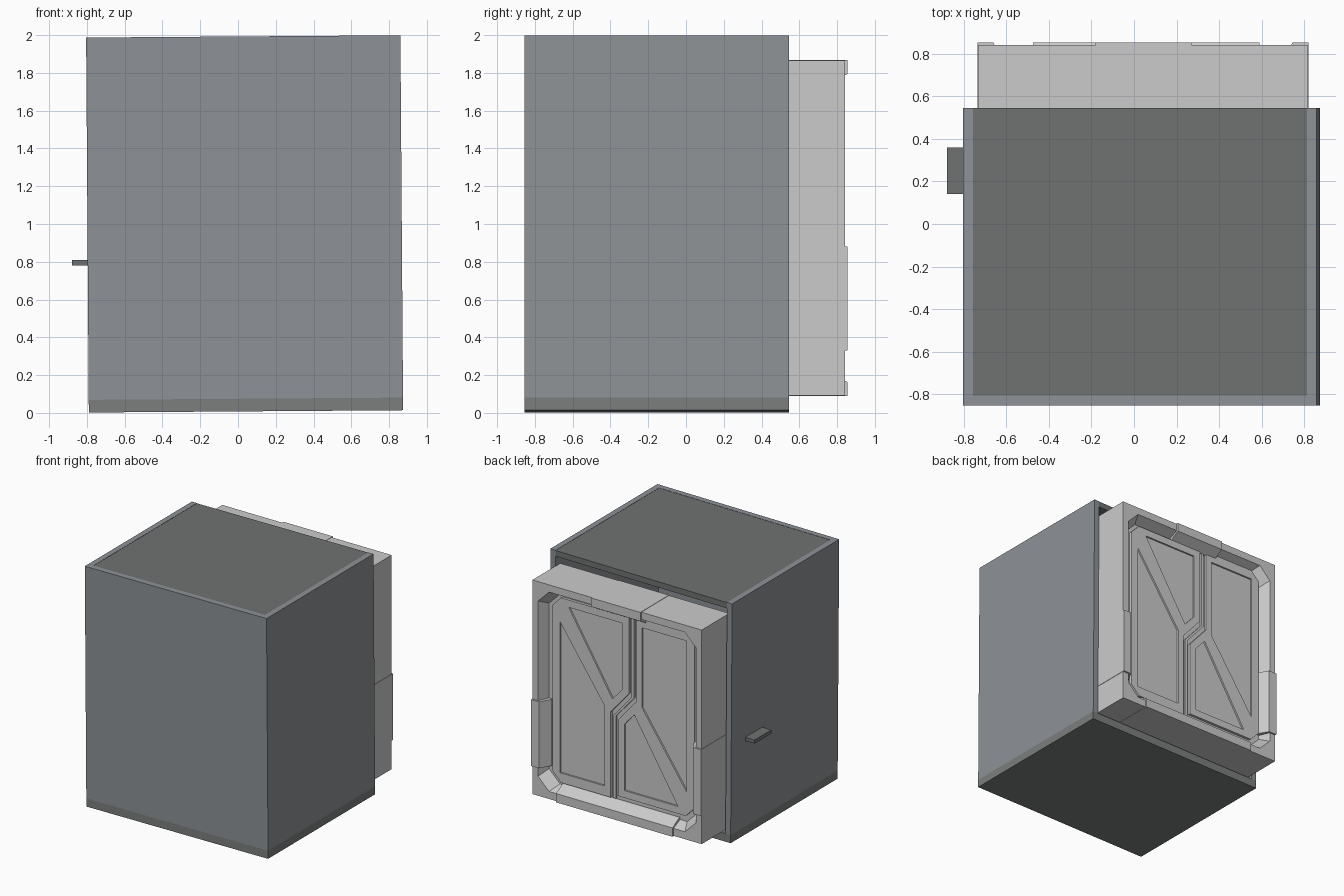
import bpy, bmesh
from math import cos, sin
from mathutils import Matrix, Vector

if "Cube" in bpy.data.objects:
    bpy.data.objects.remove(bpy.data.objects["Cube"])


def material(name, rgb):
    m = bpy.data.materials.new(name)
    m.diffuse_color = (*rgb, 1)
    m.use_nodes = True
    m.node_tree.nodes["Principled BSDF"].inputs["Base Color"].default_value = m.diffuse_color
    return m


WALL = material("wall_steel", (0.27, 0.29, 0.31))
ROOF = material("dark_steel", (0.16, 0.17, 0.17))
BASE = material("base_steel", (0.2, 0.21, 0.21))


def loft(name, loops, mat=None):
    """Closed solid through equal-length loops of 3D points."""
    bm = bmesh.new()
    rings = [[bm.verts.new(p) for p in loop] for loop in loops]
    n = len(rings[0])
    for a, b in zip(rings, rings[1:]):
        for i in range(n):
            j = (i + 1) % n
            bm.faces.new((a[i], a[j], b[j], b[i]))
    bm.faces.new(rings[0])
    bm.faces.new(rings[-1])
    bmesh.ops.recalc_face_normals(bm, faces=bm.faces)
    me = bpy.data.meshes.new(name)
    bm.to_mesh(me)
    bm.free()
    ob = bpy.data.objects.new(name, me)
    bpy.context.collection.objects.link(ob)
    if mat:
        me.materials.append(mat)
    return ob


def prism(name, pts, y0, y1, mat=None):
    """Outline in x, z pushed along y."""
    return loft(name, [[(x, y, z) for x, z in pts] for y in (y0, y1)], mat)


def rect(x0, x1, z0, z1):
    return [(x0, z0), (x1, z0), (x1, z1), (x0, z1)]


def box(name, x0, x1, y0, y1, z0, z1, mat=None):
    return prism(name, rect(x0, x1, z0, z1), y0, y1, mat)


def octagon(x0, x1, z0, z1, c):
    return [(x0 + c, z0), (x1 - c, z0), (x1, z0 + c), (x1, z1 - c),
            (x1 - c, z1), (x0 + c, z1), (x0, z1 - c), (x0, z0 + c)]


def cut(target, cutter):
    cutter.hide_render = True
    mod = target.modifiers.new("cut", 'BOOLEAN')
    mod.operation = 'DIFFERENCE'
    mod.solver = 'EXACT'
    mod.object = cutter
    bpy.context.view_layer.objects.active = target
    bpy.ops.object.modifier_apply(modifier=mod.name)
    bpy.data.objects.remove(cutter)


# Hollow cabin, open at the back, leaning very slightly
X0, X1, Y0, Y1, Z0, Z1 = -0.797, 0.867, -0.855, 0.545, 0.008, 1.993
T = 0.047
cabin = [
    box("floor", X0, X1, Y0, Y1, Z0, 0.075, BASE),
    box("front_wall", X0, X1, Y0, Y0 + T, 0.075, Z1, WALL),
    box("left_wall", X0, X0 + T, Y0 + T, Y1, 0.075, Z1, WALL),
    box("right_wall", X1 - T, X1, Y0 + T, Y1, 0.075, Z1, WALL),
    box("ceiling", X0 + T, X1 - T, Y0 + T, Y1, Z1 - 0.05, Z1 - 0.002, ROOF),
]
pivot = Vector((0.035, 0, 1))
lean = (Matrix.Translation(pivot) @ Matrix.Rotation(-0.0072, 4, 'Y')
        @ Matrix.Translation(-pivot))
for part in cabin:
    part.data.transform(lean)

# Small shelf on the left wall
box("side_shelf", -0.88, -0.78, 0.14, 0.36, 0.78, 0.81, ROOF)

# Door block with a sloped recess
DX0, DX1, DZ0, DZ1 = -0.733, 0.817, 0.093, 1.865
BACK, FACE, FLOOR = 0.48, 0.842, 0.755
door = box("door_frame", DX0, DX1, BACK, FACE, DZ0, DZ1)
slope = [(0.88, -0.017), (FACE, 0.0), (FLOOR, 0.04)]
cut(door, loft("recess_cutter", [
    [(x, y, z) for x, z in octagon(-0.68 + k, 0.765 - k, 0.155 + k, 1.805 - k, 0.1)]
    for y, k in slope]))

# Raised clamps around the door edge: (inset, y) profile run along each edge
profile = [(-0.003, BACK), (-0.003, 0.855), (0.07, 0.855), (0.12, 0.77), (0.12, BACK)]


def clamp(name, a, b, place):
    loft(name, [[place(t, d, y) for d, y in profile] for t in (a, b)])


clamp("top_clamp", -0.18, 0.27, lambda t, d, y: (t, y, DZ1 - d))
clamp("bottom_clamp", -0.475, 0.59, lambda t, d, y: (t, y, DZ0 + d))
clamp("left_clamp", 0.33, 0.88, lambda t, d, y: (DX0 + d, y, t))
clamp("right_clamp", 0.33, 0.88, lambda t, d, y: (DX1 - d, y, t))

# Two door leaves, the second turned half round, each with two pockets
leaf = [(0.68, 0.3), (0.68, 1.67), (0.6, 1.75), (-0.02, 1.75),
        (-0.02, 1.12), (0.145, 0.93), (0.145, 0.22), (0.6, 0.22)]
pockets = [
    [(0.53, 1.69), (0.04, 1.69), (0.04, 1.14), (0.13, 1.04)],
    [(0.61, 1.55), (0.61, 0.3), (0.2, 0.3), (0.2, 0.96)],
]


def turned(pts):
    return [(0.06 - x, 2.0 - z) for x, z in pts]


for name, f in (("right_leaf", list), ("left_leaf", turned)):
    plate = prism(name, f(leaf), FLOOR - 0.02, FLOOR + 0.022)
    for p in pockets:
        cut(plate, prism("pocket_cutter", f(p), FLOOR + 0.008, FLOOR + 0.05))

# Raised rib down the seam between the leaves
path = [(-0.053, 1.75), (-0.053, 1.095), (0.113, 0.905), (0.113, 0.22)]
rib = [(x - 0.012, z) for x, z in path] + [(x + 0.012, z) for x, z in reversed(path)]
prism("seam_rib", rib, FLOOR - 0.02, FLOOR + 0.015)
